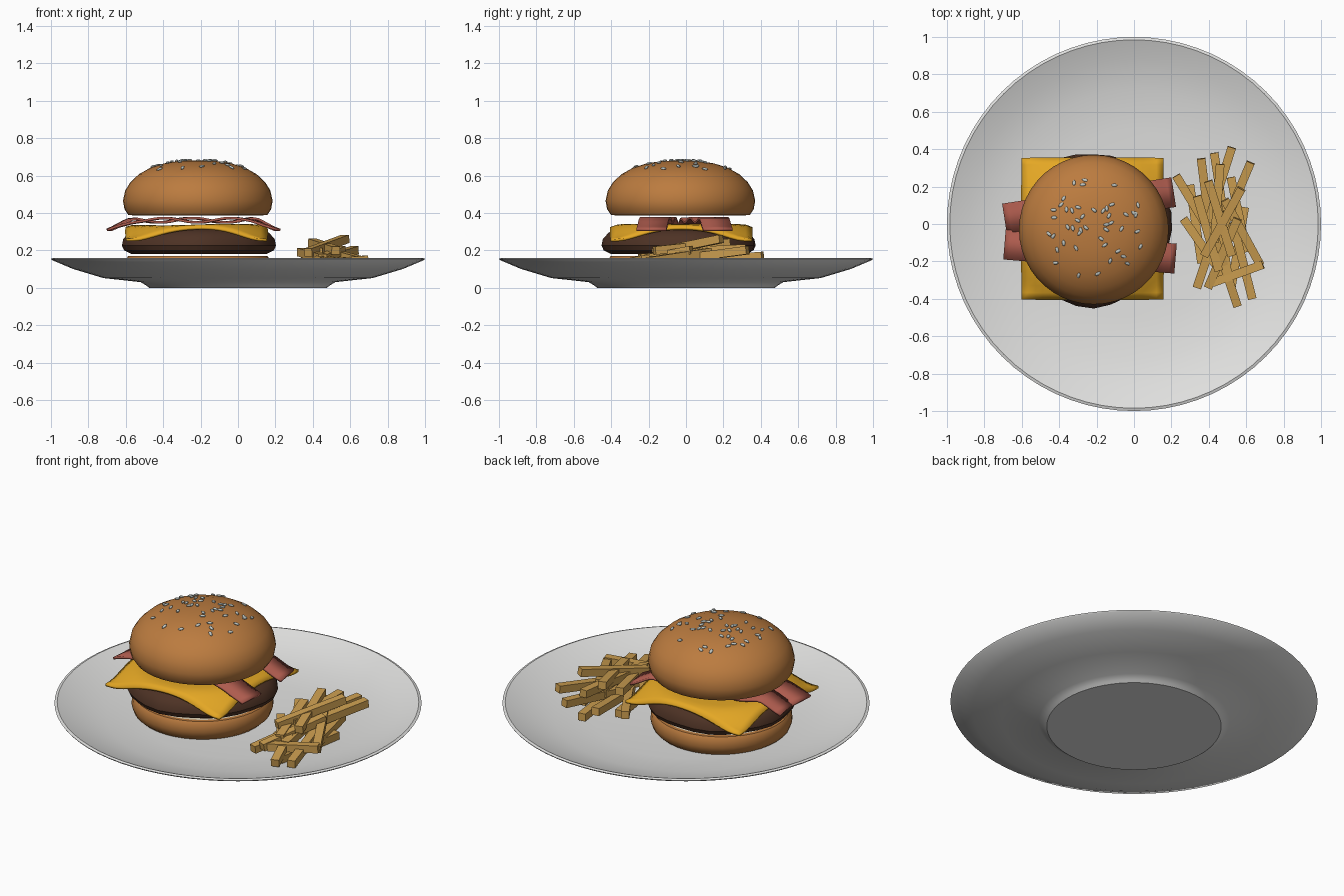
import bpy, bmesh, math, random
from mathutils import Vector, Matrix

random.seed(7)
CENTRE = Vector((-0.215, -0.03, 0))

if "Cube" in bpy.data.objects:
    bpy.data.objects.remove(bpy.data.objects["Cube"])


def material(name, rgb):
    m = bpy.data.materials.new(name)
    m.use_nodes = True
    m.diffuse_color = (*rgb, 1)
    bsdf = m.node_tree.nodes["Principled BSDF"]
    bsdf.inputs["Base Color"].default_value = (*rgb, 1)
    bsdf.inputs["Roughness"].default_value = 0.6
    return m


china = material("white china", (0.75, 0.75, 0.74))
crust = material("toasted crust", (0.5, 0.2, 0.05))
crumb = material("bread crumb", (0.75, 0.65, 0.48))
meat = material("grilled meat", (0.075, 0.032, 0.018))
cheddar = material("yellow cheese", (0.78, 0.39, 0.018))
pork = material("cured pork", (0.42, 0.105, 0.075))
potato = material("fried potato", (0.6, 0.34, 0.08))
sesame = material("sesame seed", (0.52, 0.56, 0.53))


def finish(name, bm, mats, smooth=True, location=(0, 0, 0)):
    """Turn a bmesh into a named object."""
    bmesh.ops.recalc_face_normals(bm, faces=bm.faces)
    mesh = bpy.data.meshes.new(name)
    bm.to_mesh(mesh)
    bm.free()
    for m in mats:
        mesh.materials.append(m)
    ob = bpy.data.objects.new(name, mesh)
    ob.location = location
    bpy.context.collection.objects.link(ob)
    if smooth:
        bpy.ops.object.select_all(action="DESELECT")
        ob.select_set(True)
        bpy.context.view_layer.objects.active = ob
        bpy.ops.object.shade_smooth_by_angle(angle=math.radians(35))
    return ob


def lathe(profile, steps):
    """Revolve (radius, height) points around z."""
    bm = bmesh.new()
    verts = [bm.verts.new((r, 0, z)) for r, z in profile]
    edges = [bm.edges.new(pair) for pair in zip(verts, verts[1:])]
    bmesh.ops.spin(bm, geom=verts + edges, axis=(0, 0, 1), cent=(0, 0, 0),
                   angle=math.tau, steps=steps)
    bmesh.ops.remove_doubles(bm, verts=bm.verts, dist=0.0005)
    return bm


def solidify(ob, thickness):
    mod = ob.modifiers.new("thickness", "SOLIDIFY")
    mod.thickness = thickness
    mod.offset = 0


def crumb_faces(bm, z, radius):
    """Give the flat cut face the crumb colour."""
    bmesh.ops.recalc_face_normals(bm, faces=bm.faces)
    for f in bm.faces:
        c = f.calc_center_median()
        if abs(c.z - z) < 0.002 and c.xy.length < radius:
            f.material_index = 1


# Plate
plate = [(0, 0), (0.475, 0), (0.49, 0.012), (0.52, 0.03), (0.72, 0.052), (0.88, 0.1),
         (0.995, 0.148), (1, 0.155), (0.985, 0.16), (0.88, 0.118), (0.72, 0.078),
         (0.5, 0.055), (0, 0.05)]
finish("plate", lathe(plate, 72), [china])

# Bottom bun
bm = lathe([(0, 0.052), (0.35, 0.052), (0.375, 0.075), (0.387, 0.11), (0.383, 0.155),
            (0.372, 0.17), (0.35, 0.17), (0, 0.17)], 40)
crumb_faces(bm, 0.17, 0.355)
finish("bottom_bun", bm, [crust, crumb], location=CENTRE)

# Patty with a slightly uneven rim
bm = lathe([(0, 0.18), (0.36, 0.18), (0.4, 0.2), (0.412, 0.225), (0.405, 0.26),
            (0.375, 0.295), (0.32, 0.315), (0, 0.318)], 28)
for v in bm.verts:
    a = math.atan2(v.co.y, v.co.x)
    k = 1 + 0.018 * math.sin(3 * a + 1) + 0.014 * math.sin(7 * a)
    v.co.x *= k
    v.co.y *= k
finish("patty", bm, [meat], location=CENTRE)

# Cheese slice, drooping where it leaves the patty
bm = bmesh.new()
bmesh.ops.create_grid(bm, x_segments=20, y_segments=20, size=0.378)
for v in bm.verts:
    t = min(1, max(0, (v.co.xy.length - 0.33) / 0.18))
    v.co.z = 0.331 - 0.075 * t * t * (3 - 2 * t) + 0.004 * math.sin(9 * v.co.x)
cheese = finish("cheese_slice", bm, [cheddar], location=CENTRE + Vector((-0.007, 0.005, 0)))
solidify(cheese, 0.014)


# Wavy bacon rashers, with ends hanging over the rim
def rasher(name, start, end, phase):
    bm = bmesh.new()
    a, b = Vector(start), Vector(end)
    side = (b - a).orthogonal().normalized() * 0.08
    rows = []
    for i in range(33):
        t = i / 32
        p = a.lerp(b, t)
        over = max(0, abs(t - 0.5) - 0.36) / 0.14
        z = 0.361 + 0.012 * math.sin(phase + 16 * t) * (1 - over) - 0.052 * over
        rows.append([bm.verts.new((*(p + s * side), z)) for s in (-1, 1)])
    for (p, q), (r, s) in zip(rows, rows[1:]):
        bm.faces.new((p, q, s, r))
    solidify(finish(name, bm, [pork]), 0.013)


rasher("bacon_back", (-0.69, 0.03), (0.21, 0.17), 0)
rasher("bacon_front", (-0.69, -0.11), (0.22, -0.185), 2.6)

# Top bun
dome = [(0.4, 0.465), (0.388, 0.52), (0.36, 0.565), (0.315, 0.607), (0.255, 0.641),
        (0.18, 0.665), (0.095, 0.678), (0, 0.681)]
bm = lathe([(0, 0.387), (0.345, 0.387), (0.372, 0.39), (0.392, 0.42)] + dome, 44)
crumb_faces(bm, 0.387, 0.35)
finish("top_bun", bm, [crust, crumb], location=CENTRE)

# Sesame seeds scattered on the crown
bm = bmesh.new()
for i in range(48):
    r, a = 0.29 * math.sqrt(random.random()), random.uniform(0, math.tau)
    for (r1, z1), (r0, z0) in zip(dome, dome[1:]):
        if r0 <= r <= r1:
            z = z0 + (z1 - z0) * (r - r0) / (r1 - r0)
            slope = (z0 - z1) / (r1 - r0)
    normal = Vector((slope * math.cos(a), slope * math.sin(a), 1))
    place = Matrix.Translation((r * math.cos(a), r * math.sin(a), z + 0.003))
    turn = normal.to_track_quat("Z", "Y").to_matrix().to_4x4()
    spin = Matrix.Rotation(random.uniform(0, math.tau), 4, "Z")
    bmesh.ops.create_uvsphere(bm, u_segments=8, v_segments=6, radius=1,
                              matrix=place @ turn @ spin @ Matrix.Diagonal((0.017, 0.009, 0.007, 1)))
finish("sesame_seeds", bm, [sesame], location=CENTRE)

# Fries: back end, front end and their heights, in hundredths
fries = [
    (23, 25, 43, -8, 12, 10), (36, 34, 41, -6, 14, 10), (52, 40, 40, 2, 17, 14),
    (62, 32, 46, -6, 20, 15), (43, 37, 49, -2, 10, 9), (27, 2, 48, -28, 13, 12),
    (49, 12, 67, -21, 19, 14), (42, -4, 55, -43, 17, 11), (53, 0, 63, -39, 14, 11),
    (47, 6, 34, -33, 15, 10), (55, 2, 40, -33, 20, 13), (40, 22, 52, -16, 24, 20),
    (57, 18, 38, -16, 26, 19), (34, 14, 45, -24, 19, 16), (46, 31, 43, -9, 21, 19),
    (59, 8, 52, -34, 9, 9), (30, 20, 36, -20, 9, 9), (68, -22, 43, -31, 15, 13),
    (52, 24, 60, -14, 12, 11), (44, 16, 50, -26, 16, 14),
]
bm = bmesh.new()
for x0, y0, x1, y1, z0, z1 in fries:
    a, b = Vector((x0, y0, z0)) / 100, Vector((x1, y1, z1)) / 100
    turn = (b - a).to_track_quat("Y", "Z").to_matrix().to_4x4()
    size = Matrix.Diagonal((0.046, (b - a).length + 0.02, 0.044, 1))
    bmesh.ops.create_cube(bm, size=1, matrix=Matrix.Translation((a + b) / 2) @ turn @ size)
finish("fries", bm, [potato], smooth=False)
